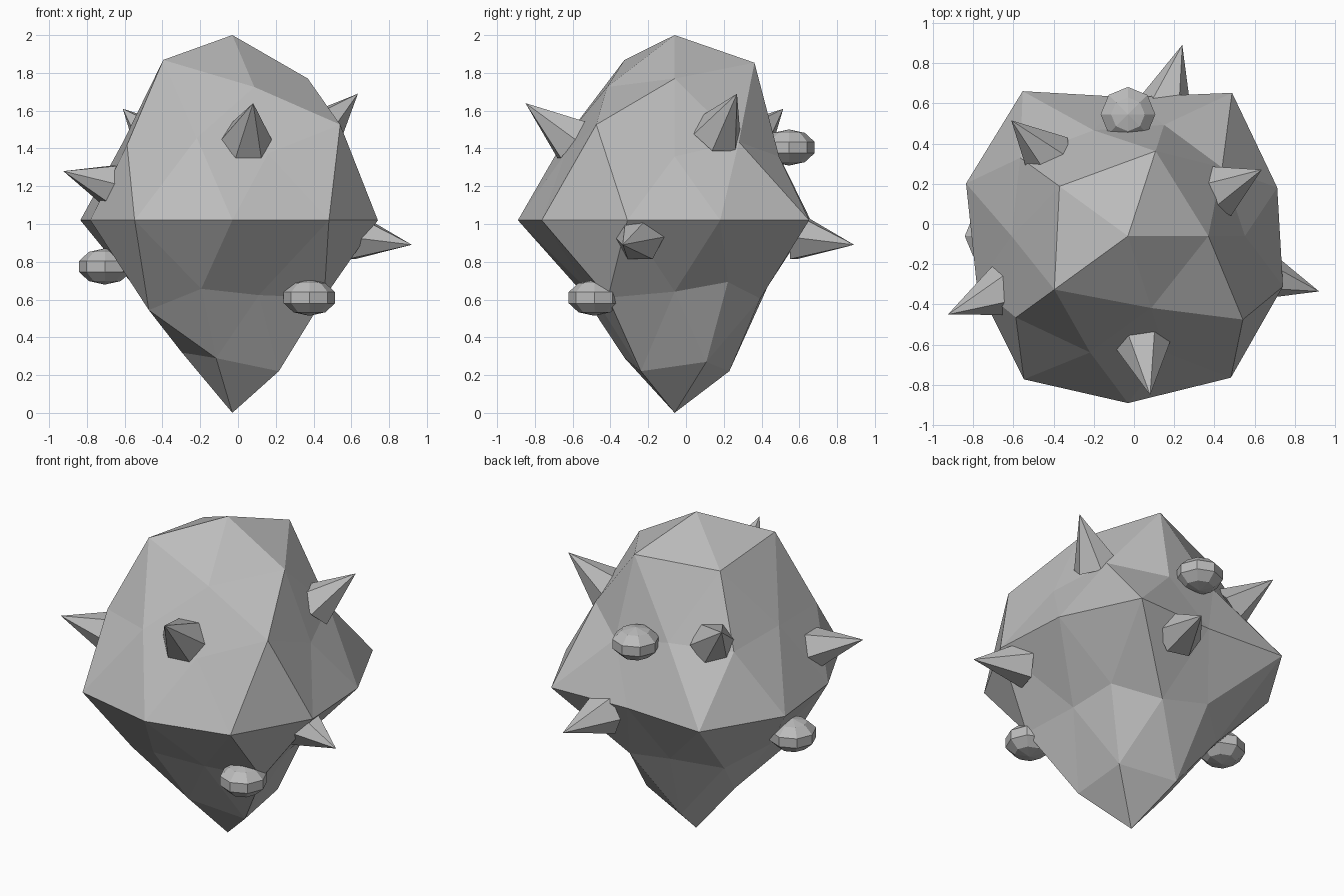
import bpy
import bmesh
import math
from mathutils import Vector, Matrix

if "Cube" in bpy.data.objects:
    bpy.data.objects.remove(bpy.data.objects["Cube"], do_unlink=True)

CENTRE = Vector((-0.03, -0.06, 1.02))
STRETCH = 1.16   # rock is taller than wide
TAPER = 0.335    # lower half narrows to a point

# Single stone colour
stone = bpy.data.materials.new("stone_grey")
stone.use_nodes = True
grey = (0.5, 0.5, 0.5, 1)
stone.diffuse_color = grey
bsdf = next(n for n in stone.node_tree.nodes if n.type == "BSDF_PRINCIPLED")
bsdf.inputs["Base Color"].default_value = grey


def finish(bm, name, location):
    """Turn a bmesh into a flat-shaded stone object."""
    bmesh.ops.recalc_face_normals(bm, faces=bm.faces)
    mesh = bpy.data.meshes.new(name)
    bm.to_mesh(mesh)
    bm.free()
    mesh.materials.append(stone)
    obj = bpy.data.objects.new(name, mesh)
    obj.location = location
    bpy.context.collection.objects.link(obj)
    return obj


def ring_order(vert):
    """Sort from top to bottom, then around each ring."""
    angle = math.degrees(math.atan2(vert.co.y, vert.co.x))
    return -round(vert.co.z, 2), (angle + 1) % 360


# Rock body: icosphere whose rings are pushed in and out
rings = [
    [.845],
    [.76, .845, .80, .86, .715],
    [.68, .65, .68, .715, .83],
    [.65, .65, .74, .77, .68],
    [.78, .88, .69, .89, .846, .79, .88, .83, .87, .81],
    [.63, .68, .68, .70, .79],
    [.62, .68, .70, .78, .65],
    [.76, .81, .71, .74, .81],
    [.879],
]
scales = [s for ring in rings for s in ring]
bm = bmesh.new()
bmesh.ops.create_icosphere(bm, subdivisions=2, radius=1)
for vert, s in zip(sorted(bm.verts, key=ring_order), scales):
    width = s * (1 + TAPER * min(vert.co.z, 0))
    vert.co = Vector((vert.co.x * width, vert.co.y * width, vert.co.z * s * STRETCH))
finish(bm, "rock_body", CENTRE)


def spike(name, tip):
    """Six-sided cone pointing straight out from the rock's centre."""
    length = 0.32
    axis = (Vector(tip) - CENTRE).normalized()
    bm = bmesh.new()
    bmesh.ops.create_cone(bm, cap_ends=True, segments=6, radius1=0.137,
                          radius2=0, depth=length,
                          matrix=Matrix.Rotation(math.pi / 6, 4, "Z"))
    bmesh.ops.remove_doubles(bm, verts=bm.verts, dist=0.001)
    obj = finish(bm, name, Vector(tip) - axis * length / 2)
    obj.rotation_euler = axis.to_track_quat("Z", "Y").to_euler()


spike("front_spike", (0.08, -0.85, 1.64))
spike("upper_left_spike", (0.635, 0.27, 1.69))
spike("right_spike", (-0.925, -0.45, 1.28))
spike("left_spike", (0.92, -0.335, 0.89))
spike("back_spike", (0.24, 0.89, 0.89))
spike("back_right_spike", (-0.61, 0.515, 1.61))


def knob(name, location):
    """Squashed faceted pebble half sunk in the rock."""
    bm = bmesh.new()
    bmesh.ops.create_uvsphere(bm, u_segments=8, v_segments=5, radius=0.143)
    bmesh.ops.scale(bm, vec=(1, 1, 0.67), verts=bm.verts)
    finish(bm, name, location)


knob("right_knob", (-0.705, -0.06, 0.775))
knob("back_knob", (-0.03, 0.545, 1.405))
knob("front_knob", (0.378, -0.485, 0.61))
